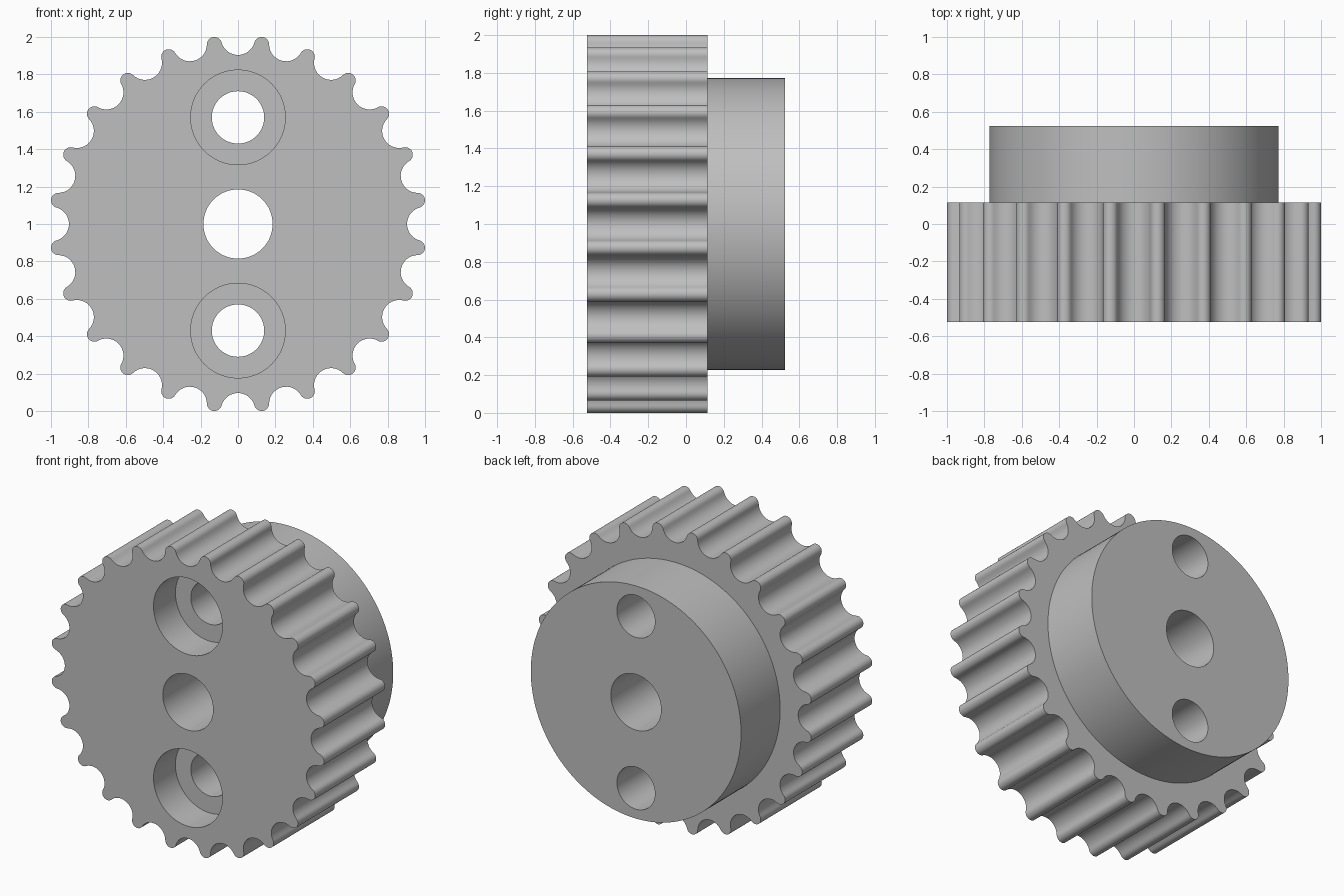
import bpy, bmesh
from math import pi, cos, sin, radians
from mathutils import Vector

if "Cube" in bpy.data.objects:
    bpy.data.objects.remove(bpy.data.objects["Cube"], do_unlink=True)

TEETH = 24
PITCH = 2 * pi / TEETH
FRONT, SHOULDER, BACK = -0.525, 0.115, 0.525
AXIS_Z = 1.0
BOLT_OFFSET = 0.57

grey = bpy.data.materials.new("plain grey")
grey.use_nodes = True
colour = (0.52, 0.52, 0.52, 1)
grey.diffuse_color = colour
grey.node_tree.nodes["Principled BSDF"].inputs["Base Color"].default_value = colour


def prism(name, points, y0, y1):
    """Solid made by extruding an XZ outline from y0 to y1."""
    bm = bmesh.new()
    face = bm.faces.new([bm.verts.new((p[0], y0, p[1])) for p in points])
    ext = bmesh.ops.extrude_face_region(bm, geom=[face])
    moved = [g for g in ext["geom"] if isinstance(g, bmesh.types.BMVert)]
    bmesh.ops.translate(bm, verts=moved, vec=(0, y1 - y0, 0))
    bmesh.ops.recalc_face_normals(bm, faces=bm.faces)
    mesh = bpy.data.meshes.new(name)
    bm.to_mesh(mesh)
    bm.free()
    mesh.materials.append(grey)
    obj = bpy.data.objects.new(name, mesh)
    bpy.context.collection.objects.link(obj)
    return obj


def arc(centre, radius, a0, a1, steps):
    """Arc points, leaving out the last one."""
    angles = [a0 + (a1 - a0) * i / steps for i in range(steps)]
    return [Vector((centre.x + radius * cos(a), centre.y + radius * sin(a))) for a in angles]


def disc(name, radius, z, y0, y1, sides=72):
    return prism(name, arc(Vector((0, z)), radius, 0, 2 * pi, sides), y0, y1)


def combine(target, tool, operation):
    tool.hide_render = True
    mod = target.modifiers.new(tool.name, 'BOOLEAN')
    mod.operation = operation
    mod.solver = 'EXACT'
    mod.object = tool
    bpy.context.view_layer.objects.active = target
    bpy.ops.object.modifier_apply(modifier=mod.name)
    bpy.data.objects.remove(tool, do_unlink=True)


# Tooth outline: a round groove running tangentially into a round tip
tip_radius = 0.04
groove = Vector((0.995, 0))
tip = 0.968 * Vector((cos(PITCH / 2), sin(PITCH / 2)))
link = tip - groove
lean = Vector((1, 0)).angle(link)
tooth = arc(groove, link.length - tip_radius, 2 * pi - lean, lean, 16)
tooth += arc(tip, tip_radius, lean - pi, PITCH + pi - lean, 12)

outline = []
for i in range(TEETH):
    c, s = cos(i * PITCH), sin(i * PITCH)
    outline += [(p.x * c - p.y * s, p.x * s + p.y * c + AXIS_Z) for p in tooth]

# Toothed wheel with the hub behind it
pulley = prism("toothed_pulley", outline, FRONT, SHOULDER)
combine(pulley, disc("hub", 0.772, AXIS_Z, 0, BACK, 128), 'UNION')

# Shaft bore, and two bolt holes recessed from the front
combine(pulley, disc("shaft_bore", 0.185, AXIS_Z, FRONT - 0.1, BACK + 0.1), 'DIFFERENCE')
for side in (-1, 1):
    z = AXIS_Z + side * BOLT_OFFSET
    combine(pulley, disc("bolt_recess", 0.253, z, FRONT - 0.1, FRONT + 0.23), 'DIFFERENCE')
    combine(pulley, disc("bolt_hole", 0.14, z, FRONT - 0.1, BACK + 0.1), 'DIFFERENCE')

# Smooth curved walls, crisp rims
bpy.ops.object.select_all(action='DESELECT')
pulley.select_set(True)
bpy.context.view_layer.objects.active = pulley
bpy.ops.object.shade_smooth_by_angle(angle=radians(30))
